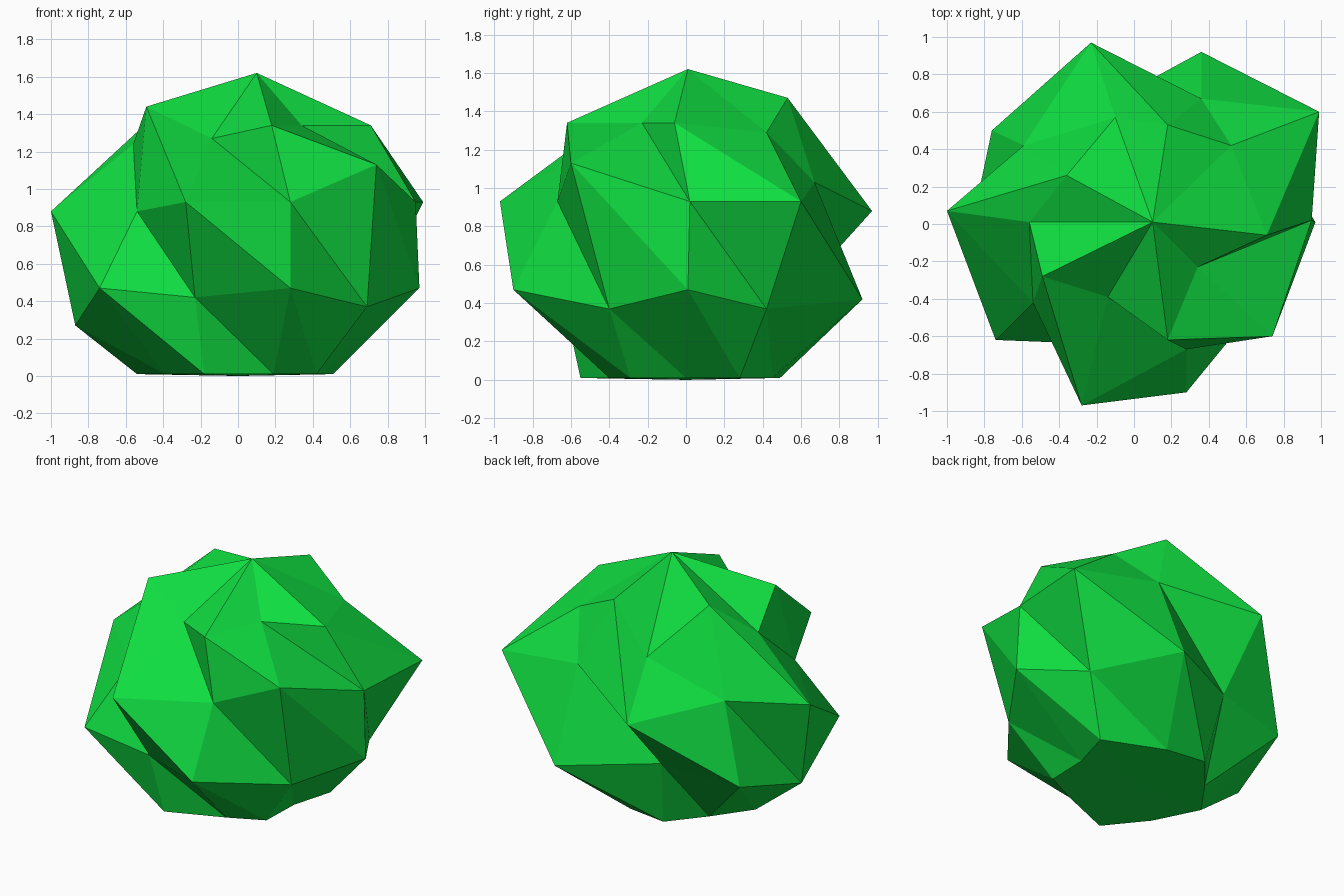
import bpy, bmesh

SEGMENTS = 10  # one vertex every 36 degrees, starting at +x, counter-clockwise

# Irregular rings of the bush, from the crown down to the foot
upper = [(.71, -.06, 1.34), (.52, .42, 1.29), (.18, .53, 1.47), (-.10, .57, 1.16), (-.36, .26, 1.47),
         (-.56, .01, 1.24), (-.49, -.28, 1.44), (-.14, -.39, 1.27), (.18, -.62, 1.34), (.34, -.23, 1.34)]
middle = [(.95, .02, .93), (.99, .60, .93), (.36, .67, 1.03), (-.23, .97, .88), (-.59, .42, .93),
          (-1.0, .07, .88), (-.54, -.42, .88), (-.28, -.97, .93), (.28, -.67, .93), (.74, -.60, 1.13)]
lower = [(.97, .01, .47), (.71, .42, .37), (.36, .92, .42), (-.23, .60, .47), (-.76, .50, .41),
         (-.87, -.02, .27), (-.74, -.62, .47), (-.23, -.64, .42), (.28, -.90, .47), (.69, -.40, .37)]
foot = [(.43, 0), (.51, .28), (.11, .45), (-.17, .49), (-.36, .26),
        (-.54, .01), (-.39, -.29), (-.18, -.55), (.19, -.40), (.42, -.29)]

leaf_green = bpy.data.materials.new("leaf green")
leaf_green.diffuse_color = (0.005, 0.72, 0.052, 1)

bm = bmesh.new()
crown = bm.verts.new((.10, .01, 1.62))
base = bm.verts.new((0, 0, 0))
rings = [[bm.verts.new(p) for p in ring]
         for ring in (upper, middle, lower, [(x, y, .01) for x, y in foot])]

for i in range(SEGMENTS):
    j = (i + 1) % SEGMENTS
    # Crown and underside fans
    bm.faces.new((crown, rings[0][i], rings[0][j]))
    bm.faces.new((base, rings[-1][j], rings[-1][i]))
    # Faceted sides
    for a, b in zip(rings, rings[1:]):
        bm.faces.new((a[i], b[i], b[j]))
        bm.faces.new((a[i], b[j], a[j]))

mesh = bpy.data.meshes.new("bush")
bm.to_mesh(mesh)
bm.free()
mesh.materials.append(leaf_green)
bush = bpy.data.objects.new("bush", mesh)
bpy.context.collection.objects.link(bush)
